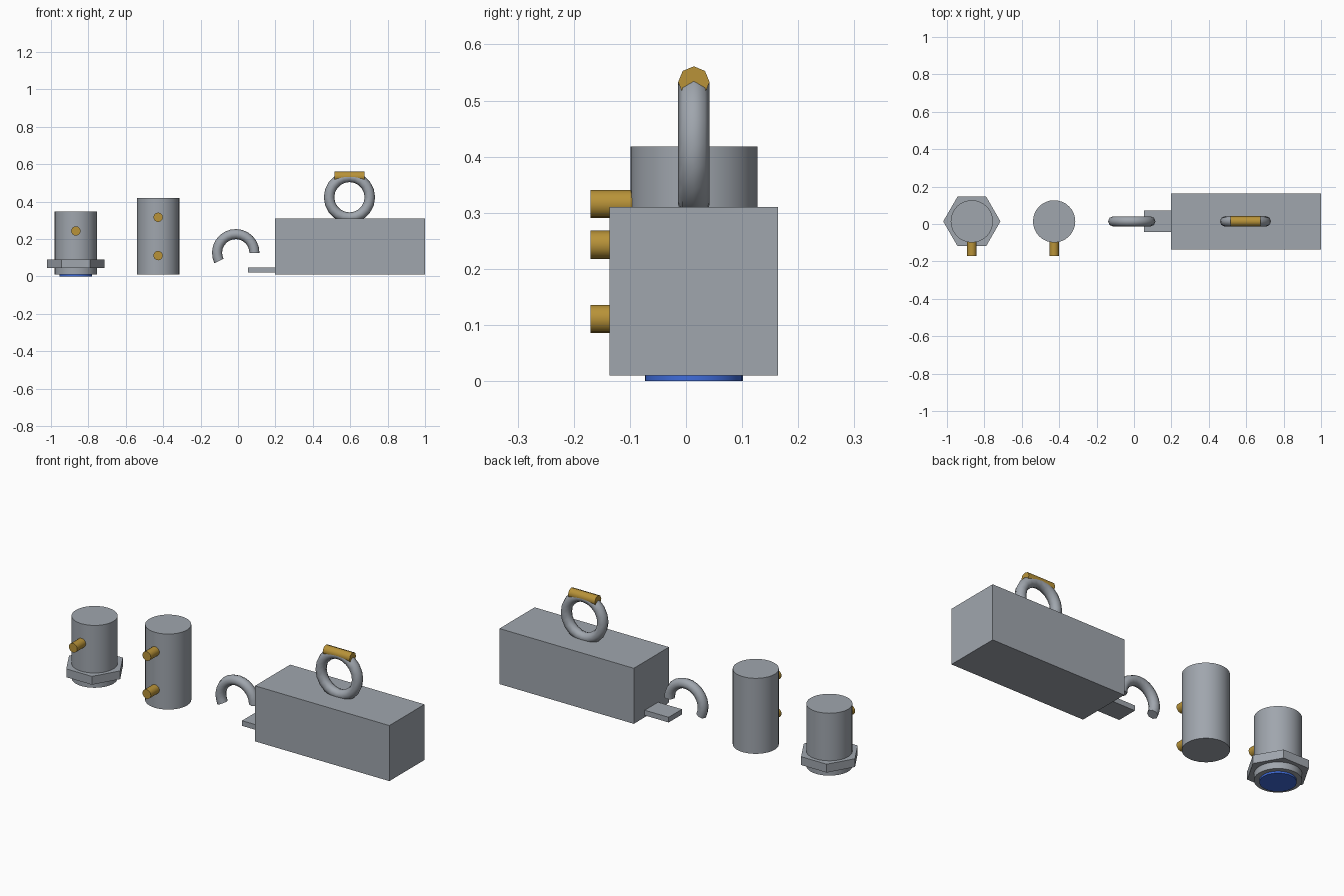
import bpy, bmesh
from math import pi, radians, cos, sin
from mathutils import Matrix, Vector

cube = bpy.data.objects.get("Cube")
if cube:
    bpy.data.objects.remove(cube, do_unlink=True)

YC = 0.014  # shared centre line of all parts


def material(name, rgb):
    mat = bpy.data.materials.new(name)
    mat.use_nodes = True
    mat.diffuse_color = (*rgb, 1)
    mat.node_tree.nodes["Principled BSDF"].inputs["Base Color"].default_value = (*rgb, 1)
    return mat


steel = material("steel grey", (0.35, 0.38, 0.42))
brass = material("brass", (0.48, 0.29, 0.04))
blue = material("blue glass", (0.05, 0.15, 0.7))


def finish(name, bm, mat):
    bmesh.ops.recalc_face_normals(bm, faces=bm.faces)
    mesh = bpy.data.meshes.new(name)
    bm.to_mesh(mesh)
    bm.free()
    mesh.materials.append(mat)
    obj = bpy.data.objects.new(name, mesh)
    bpy.context.collection.objects.link(obj)
    bpy.ops.object.select_all(action='DESELECT')
    obj.select_set(True)
    bpy.context.view_layer.objects.active = obj
    bpy.ops.object.shade_smooth_by_angle(angle=radians(50))
    return obj


def rod(name, start, end, radius, sides, mat, turn=0):
    """Capped cylinder between two points."""
    a, b = Vector(start), Vector(end)
    aim = (b - a).to_track_quat('Z', 'Y').to_matrix().to_4x4()
    bm = bmesh.new()
    bmesh.ops.create_cone(
        bm, cap_ends=True, segments=sides, radius1=radius, radius2=radius,
        depth=(b - a).length,
        matrix=Matrix.Translation((a + b) / 2) @ aim @ Matrix.Rotation(turn, 4, 'Z'))
    return finish(name, bm, mat)


def box(name, low, high, mat):
    a, b = Vector(low), Vector(high)
    bm = bmesh.new()
    bmesh.ops.create_cube(bm, size=1, matrix=Matrix.Translation((a + b) / 2)
                          @ Matrix.Diagonal((*(b - a), 1)))
    return finish(name, bm, mat)


def bent_tube(name, x, z, major, minor, sweep, steps, mat):
    """Upright ring, or a capped part of one, with an eight-sided section."""
    closed = sweep >= 2 * pi
    bm = bmesh.new()
    loops = []
    for i in range(steps if closed else steps + 1):
        a = sweep * i / steps
        loop = []
        for j in range(8):
            t = 2 * pi * j / 8
            r = major + minor * cos(t)
            loop.append(bm.verts.new((x + r * cos(a), YC + minor * sin(t), z + r * sin(a))))
        loops.append(loop)
    pairs = list(zip(loops, loops[1:]))
    if closed:
        pairs.append((loops[-1], loops[0]))
    else:
        bm.faces.new(loops[0])
        bm.faces.new(loops[-1])
    for p, q in pairs:
        for j in range(8):
            k = (j + 1) % 8
            bm.faces.new((p[j], p[k], q[k], q[j]))
    return finish(name, bm, mat)


# Lamp: barrel, hexagonal collar and glass at the bottom
LAMP_X, POST_X = -0.867, -0.427
rod("lamp_barrel", (LAMP_X, YC, 0.01), (LAMP_X, YC, 0.347), 0.113, 32, steel)
rod("lamp_collar", (LAMP_X, YC, 0.045), (LAMP_X, YC, 0.09), 0.153, 6, steel, pi / 6 + pi / 3)
rod("lamp_glass", (LAMP_X, YC, 0), (LAMP_X, YC, 0.012), 0.0875, 32, blue)

# Plain post
rod("post", (POST_X, YC, 0.01), (POST_X, YC, 0.418), 0.113, 32, steel)

# Brass pins on the front of lamp and post
for name, x, z in (("lamp_pin", LAMP_X, 0.243),
                   ("post_lower_pin", POST_X, 0.111),
                   ("post_upper_pin", POST_X, 0.316)):
    rod(name, (x, -0.17, z), (x, -0.07, z), 0.025, 16, brass)

# Open hook
bent_tube("hook", -0.012, 0.126, 0.1, 0.027, radians(206), 14, steel)

# Block with tongue, lifting ring and grip
box("block", (0.197, -0.136, 0.01), (1, 0.164, 0.31), steel)
box("tongue", (0.054, YC - 0.057, 0.02), (0.2, YC + 0.057, 0.048), steel)
bent_tube("lifting_ring", 0.596, 0.423, 0.109, 0.028, 2 * pi, 20, steel)
rod("ring_grip", (0.516, YC, 0.533), (0.676, YC, 0.533), 0.028, 8, brass)
